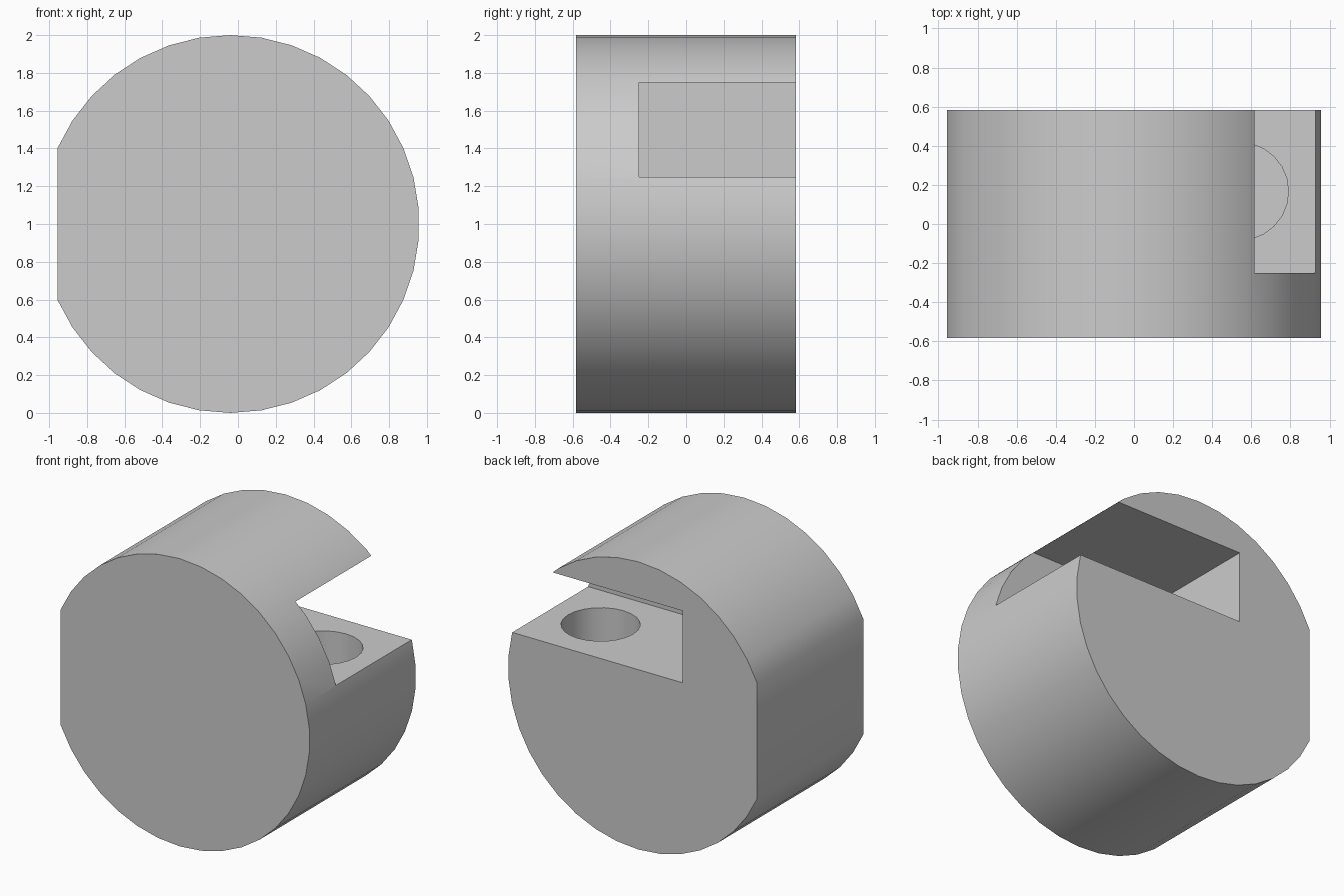
import bpy
import bmesh
from math import cos, sin, tau, radians

cube = bpy.data.objects.get("Cube")
if cube:
    bpy.data.objects.remove(cube, do_unlink=True)

AXIS_X, HALF_DEPTH = -0.04, 0.583
SIDES, FLAT_STEPS = 38, 7
FLOOR_Z, CEILING_Z = 1.25, 1.75

grey = bpy.data.materials.new("light grey")
grey.use_nodes = True
color = (0.6, 0.6, 0.6, 1)
grey.diffuse_color = color
grey.node_tree.nodes["Principled BSDF"].inputs["Base Color"].default_value = color


def prism(name, outline, offset):
    """Extrude a closed outline along the offset vector."""
    bm = bmesh.new()
    face = bm.faces.new([bm.verts.new(p) for p in outline])
    top = bmesh.ops.extrude_face_region(bm, geom=[face], use_keep_orig=True)
    bmesh.ops.translate(bm, vec=offset,
                        verts=[v for v in top["geom"] if isinstance(v, bmesh.types.BMVert)])
    bmesh.ops.recalc_face_normals(bm, faces=bm.faces)
    mesh = bpy.data.meshes.new(name)
    bm.to_mesh(mesh)
    bm.free()
    mesh.materials.append(grey)
    obj = bpy.data.objects.new(name, mesh)
    bpy.context.collection.objects.link(obj)
    return obj


def cut(target, cutter):
    cutter.hide_render = True
    mod = target.modifiers.new(cutter.name, "BOOLEAN")
    mod.operation, mod.solver, mod.object = "DIFFERENCE", "EXACT", cutter
    bpy.context.view_layer.objects.active = target
    bpy.ops.object.modifier_apply(modifier=mod.name)
    bpy.data.objects.remove(cutter, do_unlink=True)


# Round body lying along y; skipping the vertices on one side leaves the flat
steps = range(-FLAT_STEPS, SIDES - SIDES // 2 + FLAT_STEPS - FLAT_STEPS + 1)
body = prism("round_body",
             [(AXIS_X + sin(tau * i / SIDES), -HALF_DEPTH, 1 + cos(tau * i / SIDES))
              for i in range(-FLAT_STEPS, SIDES // 2 + FLAT_STEPS + 1)],
             (0, 2 * HALF_DEPTH, 0))

# Rectangular notch, open to the back and to the round side
cut(body, prism("notch_cutter",
                [(-0.38, -0.25, FLOOR_Z), (1.2, -0.25, FLOOR_Z),
                 (1.2, 0.8, FLOOR_Z), (-0.38, 0.8, FLOOR_Z)],
                (0, 0, CEILING_Z - FLOOR_Z)))

# Blind round hole in the notch floor
cut(body, prism("hole_cutter",
                [(0.54 + 0.25 * cos(tau * i / 24), 0.167 + 0.25 * sin(tau * i / 24), FLOOR_Z + 0.1)
                 for i in range(24)],
                (0, 0, -0.6)))

# Smooth round walls with crisp edges
bpy.ops.object.select_all(action="DESELECT")
body.select_set(True)
bpy.context.view_layer.objects.active = body
bpy.ops.object.shade_smooth_by_angle(angle=radians(30))
